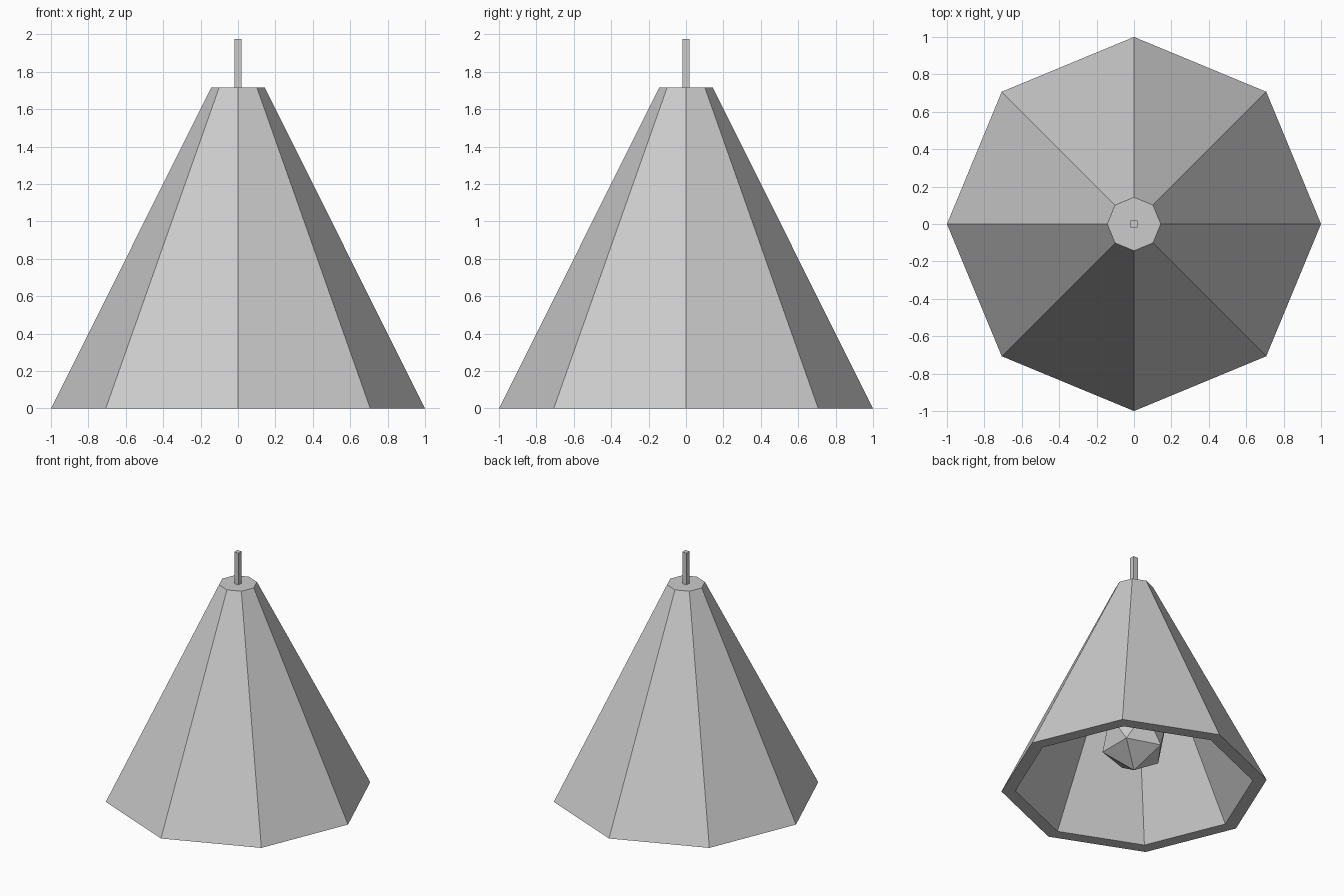
import bpy, bmesh, math

if "Cube" in bpy.data.objects:
    bpy.data.objects.remove(bpy.data.objects["Cube"])

SIDES = 8


def lathe(name, profile, sides):
    """Loft a low-poly body through (radius, height) rings, capping both ends."""
    bm = bmesh.new()
    rings = []
    for r, z in profile:
        rings.append([bm.verts.new((r * math.cos(math.tau * i / sides),
                                    r * math.sin(math.tau * i / sides), z))
                      for i in range(sides)])
    for a, b in zip(rings, rings[1:]):
        for i in range(sides):
            j = (i + 1) % sides
            bm.faces.new((a[i], a[j], b[j], b[i]))
    bm.faces.new(rings[0])
    bm.faces.new(rings[-1])
    bmesh.ops.recalc_face_normals(bm, faces=bm.faces)
    mesh = bpy.data.meshes.new(name)
    bm.to_mesh(mesh)
    bm.free()
    obj = bpy.data.objects.new(name, mesh)
    bpy.context.collection.objects.link(obj)
    return obj


# Hollow lamp shade: outer top, outer rim, inner rim, inner top
lathe("lamp_shade", [(0.143, 1.715), (1.0, 0), (0.895, 0), (0.083, 1.625)], SIDES)

# Faceted bulb hanging inside the shade
bpy.ops.mesh.primitive_ico_sphere_add(subdivisions=1, radius=0.265, location=(0, 0, 0.40))
bpy.context.object.name = "bulb"

# Square hanging rod, running from the bulb up through the shade
bottom, top, width = 0.64, 1.975, 0.04
bpy.ops.mesh.primitive_cube_add(size=1, location=(0, 0, (bottom + top) / 2))
rod = bpy.context.object
rod.name = "hanging_rod"
rod.scale = (width, width, top - bottom)
bpy.ops.object.transform_apply(location=False, rotation=False, scale=True)
